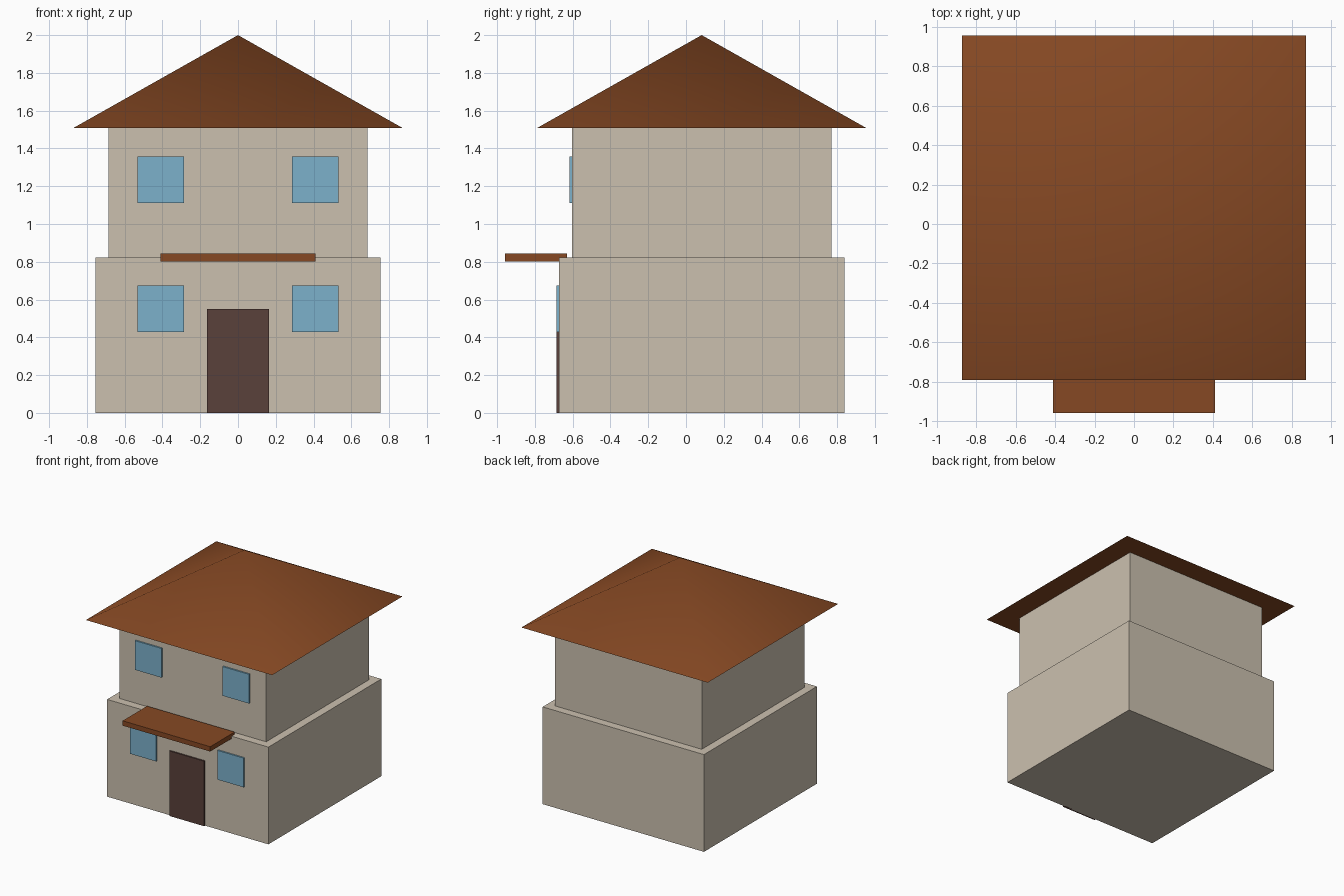
import bpy
import math

cube = bpy.data.objects.get("Cube")
if cube:
    bpy.data.objects.remove(cube, do_unlink=True)


def material(name, rgb):
    mat = bpy.data.materials.new(name)
    mat.use_nodes = True
    mat.diffuse_color = (*rgb, 1)
    mat.node_tree.nodes["Principled BSDF"].inputs["Base Color"].default_value = (*rgb, 1)
    return mat


WALL = material("beige wall", (0.60, 0.53, 0.43))
ROOF = material("brown roof", (0.24, 0.066, 0.017))
GLASS = material("blue glass", (0.20, 0.44, 0.60))
DOOR = material("dark wood", (0.10, 0.052, 0.043))


def box(name, mat, x, y, z):
    """Box spanning the given (low, high) range on each axis."""
    spans = (x, y, z)
    bpy.ops.mesh.primitive_cube_add(size=1, location=[(a + b) / 2 for a, b in spans])
    obj = bpy.context.object
    obj.name = name
    obj.scale = [b - a for a, b in spans]
    bpy.ops.object.transform_apply(location=False, rotation=False, scale=True)
    obj.data.materials.append(mat)
    return obj


MID_Y = 0.083          # centre of the house body
LOWER, UPPER, EAVE = 0.755, 0.686, 0.872
FLOOR, TOP = 0.823, 1.508


# Two storeys, the upper one set back
def storey(name, half, z):
    box(name, WALL, (-half, half), (MID_Y - half, MID_Y + half), z)


storey("ground_storey", LOWER, (0, FLOOR))
storey("upper_storey", UPPER, (FLOOR, TOP))

# Pyramid roof with overhanging eaves
bpy.ops.mesh.primitive_cone_add(vertices=4, radius1=EAVE * math.sqrt(2), radius2=0,
                                depth=2 - TOP, location=(0, MID_Y, (2 + TOP) / 2),
                                rotation=(0, 0, math.pi / 4))
roof = bpy.context.object
roof.name = "roof"
bpy.ops.object.transform_apply(location=False, rotation=True, scale=False)
roof.data.materials.append(ROOF)
bpy.ops.object.shade_smooth_by_angle(angle=math.radians(60))

# Porch canopy and door
box("porch_canopy", ROOF, (-0.41, 0.41), (-0.957, -0.63), (0.802, 0.843))
front = MID_Y - LOWER
box("front_door", DOOR, (-0.163, 0.163), (front - 0.013, front + 0.01), (0, 0.55))

# Two windows on each storey
for level, half, z in (("lower", LOWER, 0.428), ("upper", UPPER, 1.111)):
    wall = MID_Y - half
    for side, x in (("right", -0.41), ("left", 0.41)):
        box(f"{level}_{side}_window", GLASS, (x - 0.123, x + 0.123),
            (wall - 0.013, wall + 0.01), (z, z + 0.247))
